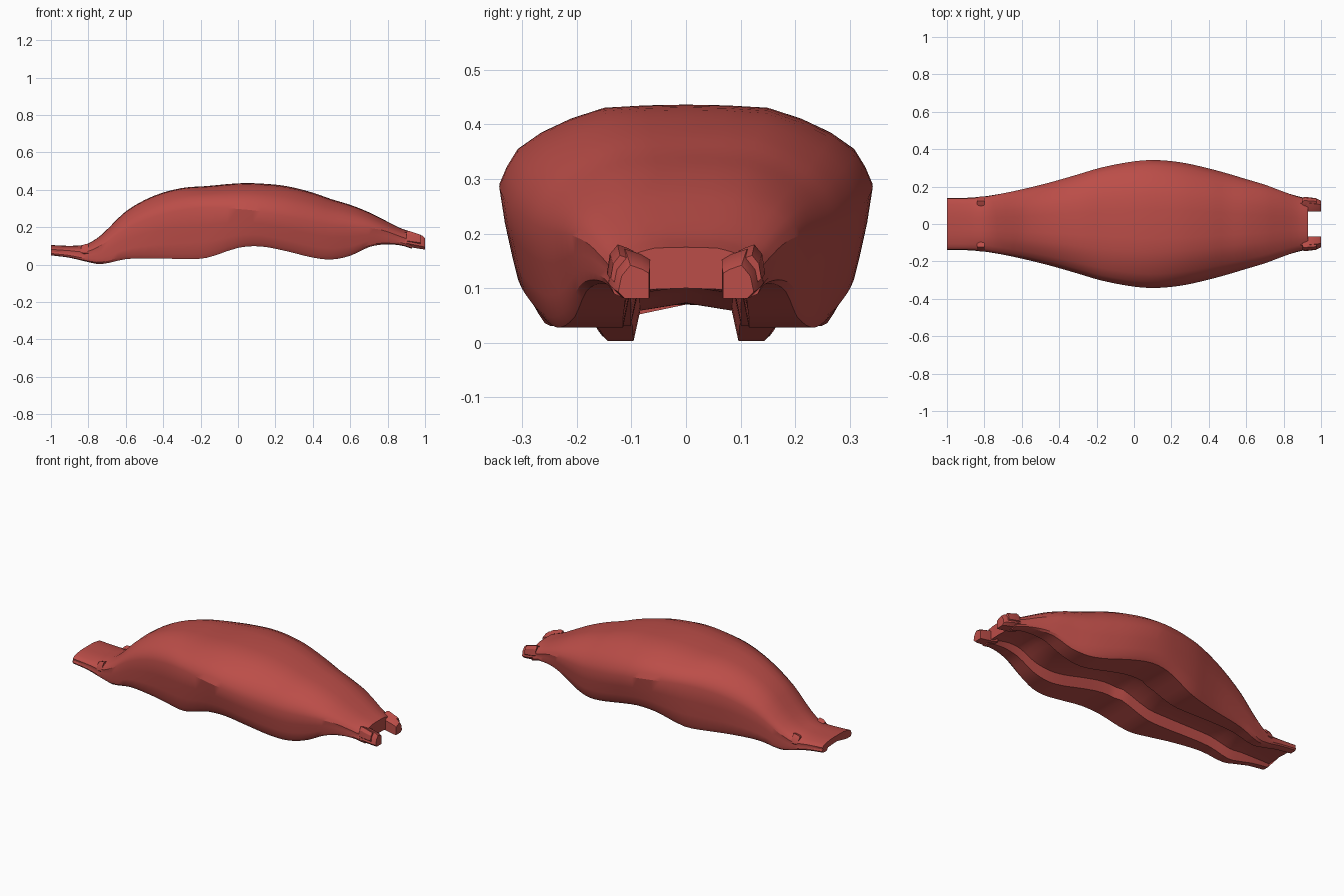
import bpy, bmesh
from mathutils import Vector

if "Cube" in bpy.data.objects:
    bpy.data.objects.remove(bpy.data.objects["Cube"])

red = bpy.data.materials.new("brick red")
red.diffuse_color = (0.50, 0.075, 0.065, 1)
red.use_nodes = True
red.node_tree.nodes["Principled BSDF"].inputs["Base Color"].default_value = red.diffuse_color

# x, top height, rim height, height of widest line, half width, channel depth
STATIONS = [
    (-1.00, .105, .050, .082, .135, .020),
    (-.90, .101, .037, .075, .137, .035),
    (-.81, .110, .016, .070, .144, .060),
    (-.73, .160, .003, .105, .158, .070),
    (-.60, .285, .030, .190, .185, .070),
    (-.45, .368, .034, .255, .222, .070),
    (-.30, .410, .031, .292, .265, .075),
    (-.17, .420, .036, .306, .303, .075),
    (.00, .435, .090, .298, .335, .075),
    (.12, .434, .098, .285, .342, .075),
    (.26, .420, .072, .258, .328, .075),
    (.40, .385, .038, .230, .297, .075),
    (.50, .350, .028, .212, .270, .075),
    (.60, .320, .048, .204, .240, .070),
    (.70, .280, .094, .197, .210, .060),
    (.78, .240, .108, .182, .180, .045),
    (.87, .195, .103, .150, .148, .025),
    (.93, .175, .085, .130, .133, .015),
]


def smooth_rows(rows, steps):
    """Spline through the station table."""
    out = []
    for i in range(len(rows) - 1):
        p1, p2 = rows[i], rows[i + 1]
        p0, p3 = rows[max(i - 1, 0)], rows[min(i + 2, len(rows) - 1)]
        h = p2[0] - p1[0]
        for s in range(steps):
            t = s / steps
            row = [p1[0] + h * t]
            for k in range(1, 6):
                m1 = (p2[k] - p0[k]) / (p2[0] - p0[0]) * h
                m2 = (p3[k] - p1[k]) / (p3[0] - p1[0]) * h
                row.append((2*t**3 - 3*t**2 + 1) * p1[k] + (t**3 - 2*t**2 + t) * m1
                           + (3*t**2 - 2*t**3) * p2[k] + (t**3 - t**2) * m2)
            out.append(row)
    out.append(list(rows[-1]))
    return out


def section(x, top, rim, wide, w, depth):
    """Closed ring: rounded roof, side walls, flat rims and central channel."""
    up, down = top - wide, wide - rim
    swell = min(1, max(0, (w - .14) / .1))
    inner = .095 + .02 * swell * (1 if x > 0 else .3)
    edge = .97 - .09 * swell
    half = [(w * .22, top - up * .01), (w * .44, top - up * .04),
            (w * .62, top - up * .18), (w * .78, wide + up * .64),
            (w * .905, wide + up * .43), (w * .96, wide + up * .22),
            (w, wide), (w * (.985 - .015 * swell), wide - down * .35),
            (w * (edge + .05), wide - down * .68), (w * (edge + .02), rim + down * .10),
            (w * edge - .008, rim), (inner, rim), (inner - .012, rim + depth * .8)]
    ring = [(0, top)] + half + [(0, rim + depth)] + [(-y, z) for y, z in reversed(half)]
    return [Vector((x, y, z)) for y, z in ring]


def finish(bm, name, angle):
    bmesh.ops.recalc_face_normals(bm, faces=bm.faces)
    me = bpy.data.meshes.new(name)
    bm.to_mesh(me)
    bm.free()
    me.materials.append(red)
    ob = bpy.data.objects.new(name, me)
    bpy.context.collection.objects.link(ob)
    bpy.ops.object.select_all(action='DESELECT')
    ob.select_set(True)
    bpy.context.view_layer.objects.active = ob
    bpy.ops.object.shade_smooth_by_angle(angle=angle)
    return ob


def loft(name, rings, angle):
    bm = bmesh.new()
    loops = [[bm.verts.new(p) for p in r] for r in rings]
    n = len(loops[0])
    for a, b in zip(loops, loops[1:]):
        for i in range(n):
            j = (i + 1) % n
            bm.faces.new((a[i], a[j], b[j], b[i]))
    bm.faces.new(loops[0])
    bm.faces.new(loops[-1])
    bmesh.ops.triangulate(bm, faces=[f for f in bm.faces if len(f.verts) > 4])
    return finish(bm, name, angle)


# Main curved shell with the channel beneath
loft("shell", [section(*r) for r in smooth_rows(STATIONS, 3)], .55)


def prong_ring(x, y_in, y_out, low, high, side):
    c = .22 * (y_out - y_in)
    pts = [(y_in, low), (y_out - c, low), (y_out, low + c), (y_out - c * .5, high - c * 1.6),
           (y_out - c * 1.8, high), (y_in + c, high - c * .6), (y_in, high - c * 1.2)]
    return [Vector((x, side * y, z)) for y, z in pts]


for side, tag in ((1, "left"), (-1, "right")):
    # Forked end prongs
    loft("prong_" + tag, [prong_ring(.88, .066, .142, .104, .172, side),
                          prong_ring(.93, .066, .142, .092, .172, side),
                          prong_ring(.985, .066, .132, .083, .155, side),
                          prong_ring(1.0, .068, .124, .081, .142, side)], .5)
    # Raised pads on the prongs
    loft("prong_pad_" + tag, [prong_ring(.90, .095, .141, .118, .178, side),
                              prong_ring(.915, .095, .145, .115, .180, side),
                              prong_ring(.975, .095, .138, .108, .160, side)], .5)
    # Small ridges where the tail meets the body
    loft("tail_ridge_" + tag, [prong_ring(-.84, .09, .141, .055, .098, side),
                               prong_ring(-.825, .09, .146, .050, .108, side),
                               prong_ring(-.80, .09, .146, .050, .112, side)], .5)
